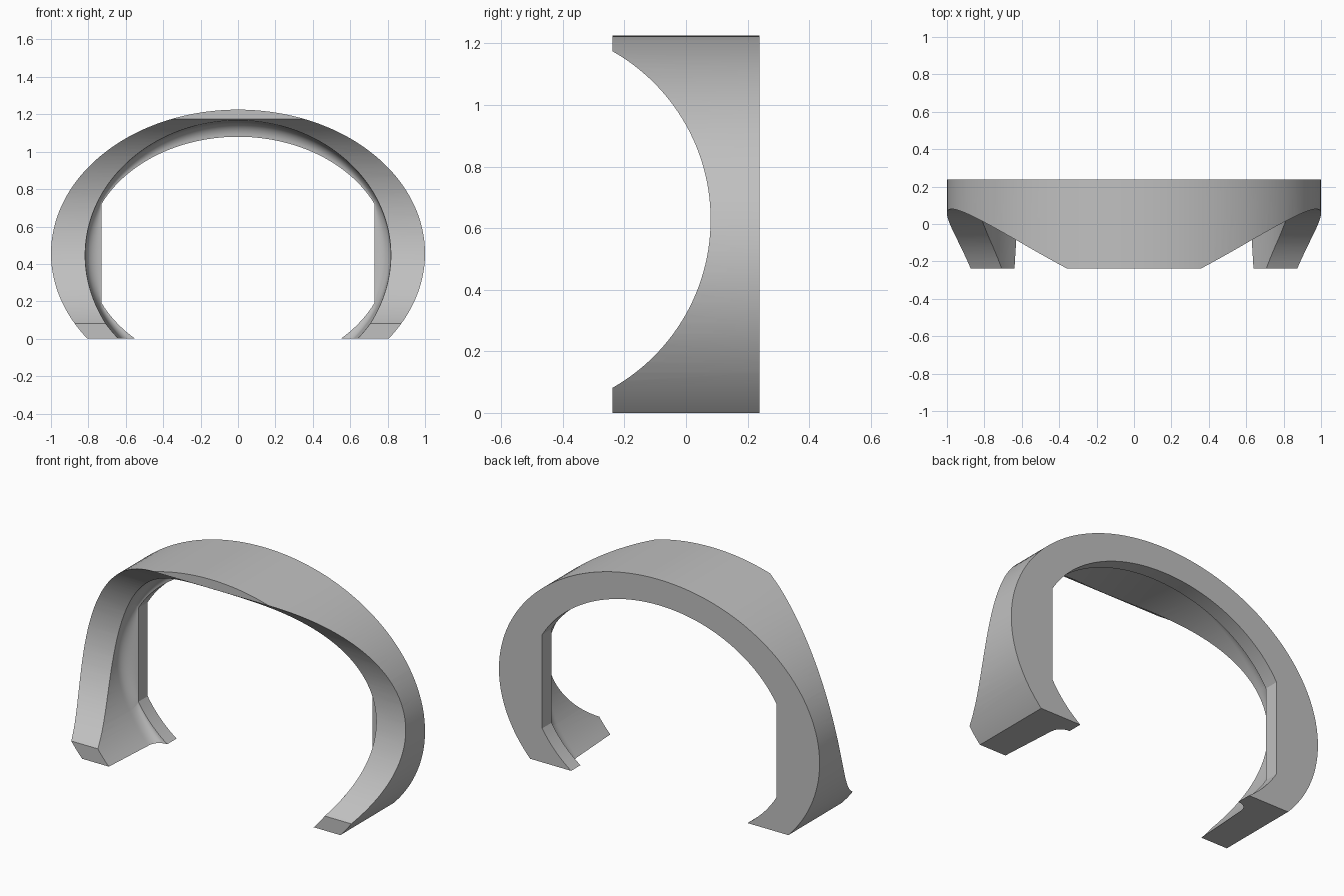
import bpy, bmesh, math
from mathutils import Matrix

if "Cube" in bpy.data.objects:
    bpy.data.objects.remove(bpy.data.objects["Cube"])

HALF, MID = 0.238, 0.456          # half depth, height of the ellipse centre
LIP_A, LIP_B, FLAT = 0.806, 0.624, 0.73
STEPS = 144

# Angles around the band, including the exact corners of the flat lip sides
corner = math.acos(FLAT / LIP_A)
angles = [2 * math.pi * i / STEPS for i in range(STEPS)]
angles += [corner, math.pi - corner, math.pi + corner, 2 * math.pi - corner]
angles.sort()


def ellipse(a, b, limit=2):
    return [(max(-limit, min(limit, a * math.cos(t))), MID + b * math.sin(t)) for t in angles]


def blend(p, q, t):
    return [(u[0] + (v[0] - u[0]) * t, u[1] + (v[1] - u[1]) * t) for u, v in zip(p, q)]


# Cross-section stations: outer wall, back lip, concave fillet, inner wall
outer = ellipse(1.0, 0.769)
lip = ellipse(LIP_A, LIP_B, FLAT)
groove = ellipse(0.816, 0.70)
stations = [(-HALF, outer), (HALF, outer), (HALF, lip), (0.155, lip)]
for k in range(7, -1, -1):
    s = k / 8 * math.pi / 2
    stations.append((0.085 + 0.07 * math.sin(s), blend(groove, lip, 1 - math.cos(s))))
stations.append((-HALF, ellipse(0.832, 0.712)))

bm = bmesh.new()
rings = [[bm.verts.new((x, y, z)) for x, z in ring] for y, ring in stations]
n = len(angles)
for i, ring in enumerate(rings):
    after = rings[(i + 1) % len(rings)]
    for j in range(n):
        k = (j + 1) % n
        bm.faces.new((ring[j], ring[k], after[k], after[j]))

# Flat feet on the ground
bmesh.ops.bisect_plane(bm, geom=bm.verts[:] + bm.edges[:] + bm.faces[:],
                       plane_co=(0, 0, 0), plane_no=(0, 0, -1), clear_outer=True)
bmesh.ops.holes_fill(bm, edges=[e for e in bm.edges if e.is_boundary], sides=0)
bmesh.ops.recalc_face_normals(bm, faces=bm.faces[:])
mesh = bpy.data.meshes.new("curved_band")
bm.to_mesh(mesh)
bm.free()
band = bpy.data.objects.new("curved_band", mesh)
bpy.context.collection.objects.link(band)

# Round scoop across the front
bm = bmesh.new()
bmesh.ops.create_cone(bm, cap_ends=True, segments=160, radius1=0.628, radius2=0.628, depth=3,
                      matrix=Matrix.Translation((0, -0.548, 0.628)) @ Matrix.Rotation(math.pi / 2, 4, "Y"))
cut_mesh = bpy.data.meshes.new("scoop_cutter")
bm.to_mesh(cut_mesh)
bm.free()
cutter = bpy.data.objects.new("scoop_cutter", cut_mesh)
cutter.hide_render = True
bpy.context.collection.objects.link(cutter)

mod = band.modifiers.new("scoop", "BOOLEAN")
mod.operation = "DIFFERENCE"
mod.solver = "EXACT"
mod.object = cutter
bpy.context.view_layer.update()
result = bpy.data.meshes.new_from_object(band.evaluated_get(bpy.context.evaluated_depsgraph_get()))
band.modifiers.clear()
band.data = result
bpy.data.objects.remove(cutter)

# Single light grey finish
grey = bpy.data.materials.new("light_grey")
grey.use_nodes = True
colour = (0.53, 0.53, 0.53, 1)
grey.diffuse_color = colour
grey.node_tree.nodes["Principled BSDF"].inputs["Base Color"].default_value = colour
result.materials.clear()
result.materials.append(grey)

bpy.ops.object.select_all(action="DESELECT")
band.select_set(True)
bpy.context.view_layer.objects.active = band
bpy.ops.object.shade_smooth_by_angle(angle=math.radians(28))
